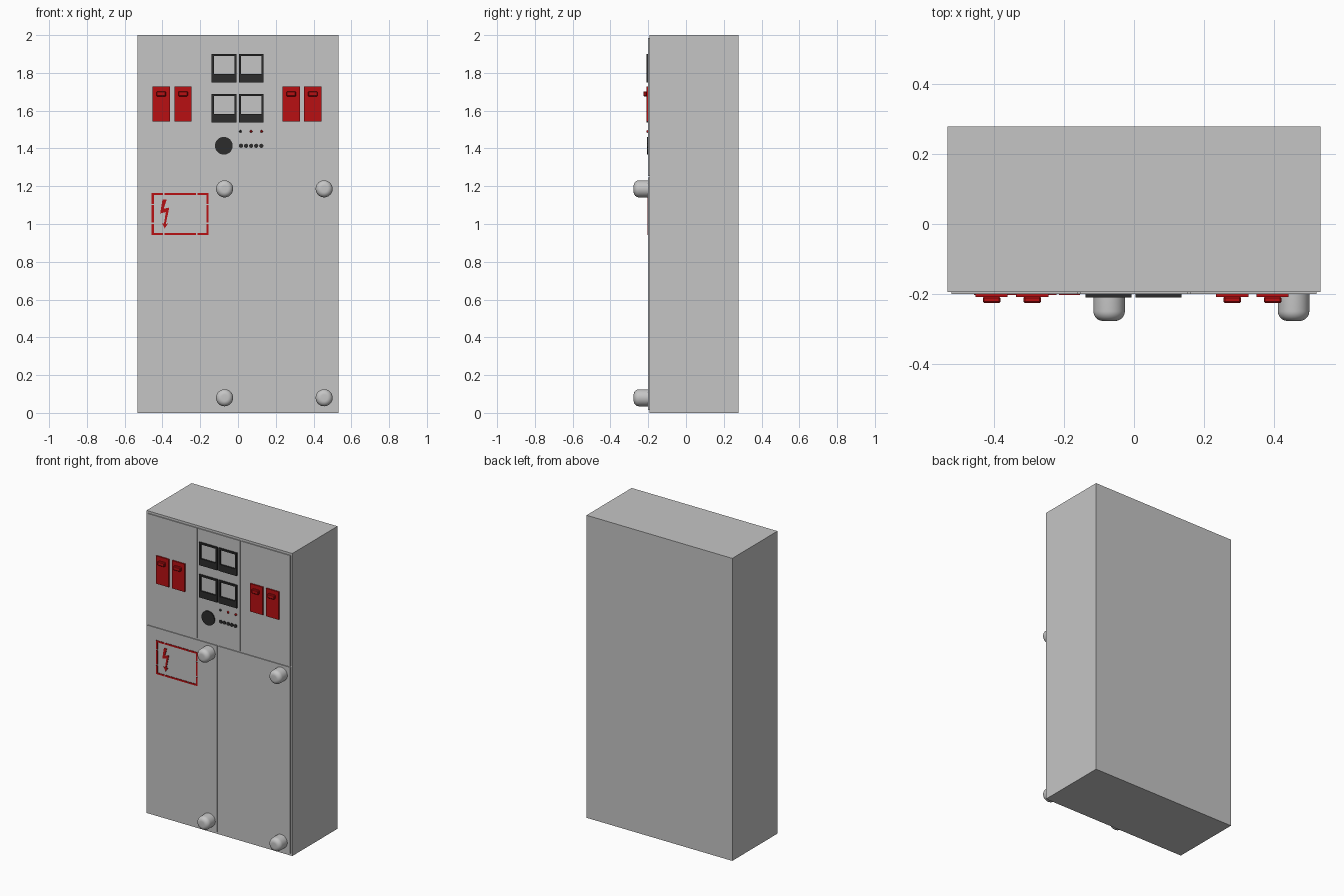
import bpy, bmesh, math
from mathutils import Matrix, Vector

if "Cube" in bpy.data.objects:
    bpy.data.objects.remove(bpy.data.objects["Cube"])


def material(name, rgb):
    m = bpy.data.materials.new(name)
    m.diffuse_color = (*rgb, 1)
    m.use_nodes = True
    m.node_tree.nodes["Principled BSDF"].inputs["Base Color"].default_value = m.diffuse_color
    return m


GREY = material("cabinet grey", (0.56, 0.56, 0.56))
RED = material("signal red", (0.48, 0.005, 0.006))
BLACK = material("dark plastic", (0.025, 0.025, 0.025))


def finish(name, bm, mat, smooth=False):
    bmesh.ops.recalc_face_normals(bm, faces=bm.faces)
    mesh = bpy.data.meshes.new(name)
    bm.to_mesh(mesh)
    bm.free()
    mesh.materials.append(mat)
    ob = bpy.data.objects.new(name, mesh)
    bpy.context.collection.objects.link(ob)
    if smooth:
        bpy.ops.object.select_all(action='DESELECT')
        ob.select_set(True)
        bpy.context.view_layer.objects.active = ob
        bpy.ops.object.shade_smooth_by_angle(angle=math.radians(40))
    return ob


def boxes(name, mat, spans):
    """One object from boxes given as (x0, x1, y0, y1, z0, z1)."""
    bm = bmesh.new()
    for x0, x1, y0, y1, z0, z1 in spans:
        size = Matrix.Diagonal((x1 - x0, y1 - y0, z1 - z0, 1))
        mid = Matrix.Translation(((x0 + x1) / 2, (y0 + y1) / 2, (z0 + z1) / 2))
        bmesh.ops.create_cube(bm, size=1, matrix=mid @ size)
    return finish(name, bm, mat)


def lathe(name, mat, x, z, profile, sides):
    """Turned part on a y axis; profile is (radius, y), both ends on the axis."""
    bm = bmesh.new()
    vs = [bm.verts.new((x + r, y, z)) for r, y in profile]
    es = [bm.edges.new(p) for p in zip(vs, vs[1:])]
    bmesh.ops.spin(bm, geom=vs + es, cent=(x, 0, z), axis=(0, 1, 0),
                   angle=math.tau, steps=sides)
    bmesh.ops.remove_doubles(bm, verts=bm.verts, dist=0.0001)
    return finish(name, bm, mat, True)


BODY_Y, FACE_Y = -0.194, -0.2

# cabinet body and thin front panels with gaps between them
boxes("cabinet_body", GREY, [(-0.533, 0.533, BODY_Y, 0.278, 0, 2)])
for name, x0, x1, z0, z1 in (
        ("upper_left_panel", -0.522, -0.161, 1.255, 1.985),
        ("upper_centre_panel", -0.153, 0.153, 1.255, 1.985),
        ("upper_right_panel", 0.161, 0.522, 1.255, 1.985),
        ("lower_left_door", -0.522, -0.013, 0.015, 1.246),
        ("lower_right_door", -0.005, 0.522, 0.015, 1.246)):
    boxes(name, GREY, [(x0, x1, FACE_Y, BODY_Y + 0.002, z0, z1)])

# four meters: open frame with a solid lower strip, panel shows through
for x0 in (-0.139, 0.004):
    for z0 in (1.75, 1.537):
        x1, z1, t = x0 + 0.132, z0 + 0.151, 0.011
        y0, y1 = -0.21, FACE_Y + 0.002
        boxes("meter", BLACK, [
            (x0, x0 + t, y0, y1, z0 + 0.045, z1 - t),
            (x1 - t, x1, y0, y1, z0 + 0.045, z1 - t),
            (x0, x1, y0, y1, z1 - t, z1),
            (x0, x1, y0, y1, z0, z0 + 0.045)])

# red breakers: plate with a bevelled toggle
for x in (-0.407, -0.291, 0.281, 0.396):
    boxes("breaker_plate", RED,
          [(x - 0.046, x + 0.046, -0.209, FACE_Y + 0.002, 1.543, 1.727)])
    toggle = boxes("breaker_toggle", RED,
                   [(x - 0.025, x + 0.025, -0.226, -0.207, 1.675, 1.702)])
    bevel = toggle.modifiers.new("bevel", 'BEVEL')
    bevel.width, bevel.segments = 0.004, 1


def disc(name, mat, x, z, r, y):
    lathe(name, mat, x, z, [(0, FACE_Y + 0.002), (r, FACE_Y + 0.002), (r, y), (0, y)], 32)


# round dial, row of buttons, indicator lamps
disc("dial", BLACK, -0.075, 1.414, 0.047, -0.207)
for i in range(5):
    disc("button", BLACK, 0.016 + i * 0.0268, 1.414, 0.011, -0.206)
for x, mat in ((0.013, BLACK), (0.069, RED), (0.125, RED)):
    lathe("lamp", mat, x, 1.49, [(0, FACE_Y + 0.002), (0.007, FACE_Y + 0.002),
                                 (0.007, -0.204), (0.004, -0.209), (0, -0.21)], 16)

# rounded door knobs
R, F, END = 0.045, 0.028, -0.277
profile = [(0, FACE_Y + 0.002), (R, FACE_Y + 0.002)]
for i in range(9):
    a = math.radians(90 * i / 8)
    profile.append((R - F + F * math.cos(a), END + F - F * math.sin(a)))
profile.append((0, END))
for x in (-0.071, 0.456):
    for z in (0.08, 1.186):
        lathe("door_knob", GREY, x, z, profile, 40)

# warning sign: dashed border
X0, X1, Z0, Z1, T = -0.457, -0.155, 0.942, 1.165, 0.011
SY0, SY1 = -0.203, FACE_Y + 0.001
dashes = []
for a, b in ((X0, -0.397), (-0.39, -0.222), (-0.215, X1)):
    dashes += [(a, b, SY0, SY1, Z0, Z0 + T), (a, b, SY0, SY1, Z1 - T, Z1)]
for a, b in ((Z0 + T, 1.0), (1.007, 1.1), (1.107, Z1 - T)):
    dashes += [(X0, X0 + T, SY0, SY1, a, b), (X1 - T, X1, SY0, SY1, a, b)]
boxes("warning_border", RED, dashes)

# warning sign: lightning bolt
bolt = [(-0.4, 1.129), (-0.378, 1.129), (-0.393, 1.081), (-0.364, 1.087),
        (-0.382, 1.0), (-0.371, 1.002), (-0.388, 0.977), (-0.403, 1.004),
        (-0.392, 1.002), (-0.382, 1.063), (-0.412, 1.056)]
bm = bmesh.new()
face = bm.faces.new([bm.verts.new((x, SY1, z)) for x, z in bolt])
out = bmesh.ops.extrude_face_region(bm, geom=[face])
bmesh.ops.translate(bm, vec=Vector((0, SY0 - SY1, 0)),
                    verts=[g for g in out["geom"] if isinstance(g, bmesh.types.BMVert)])
finish("warning_bolt", bm, RED)
